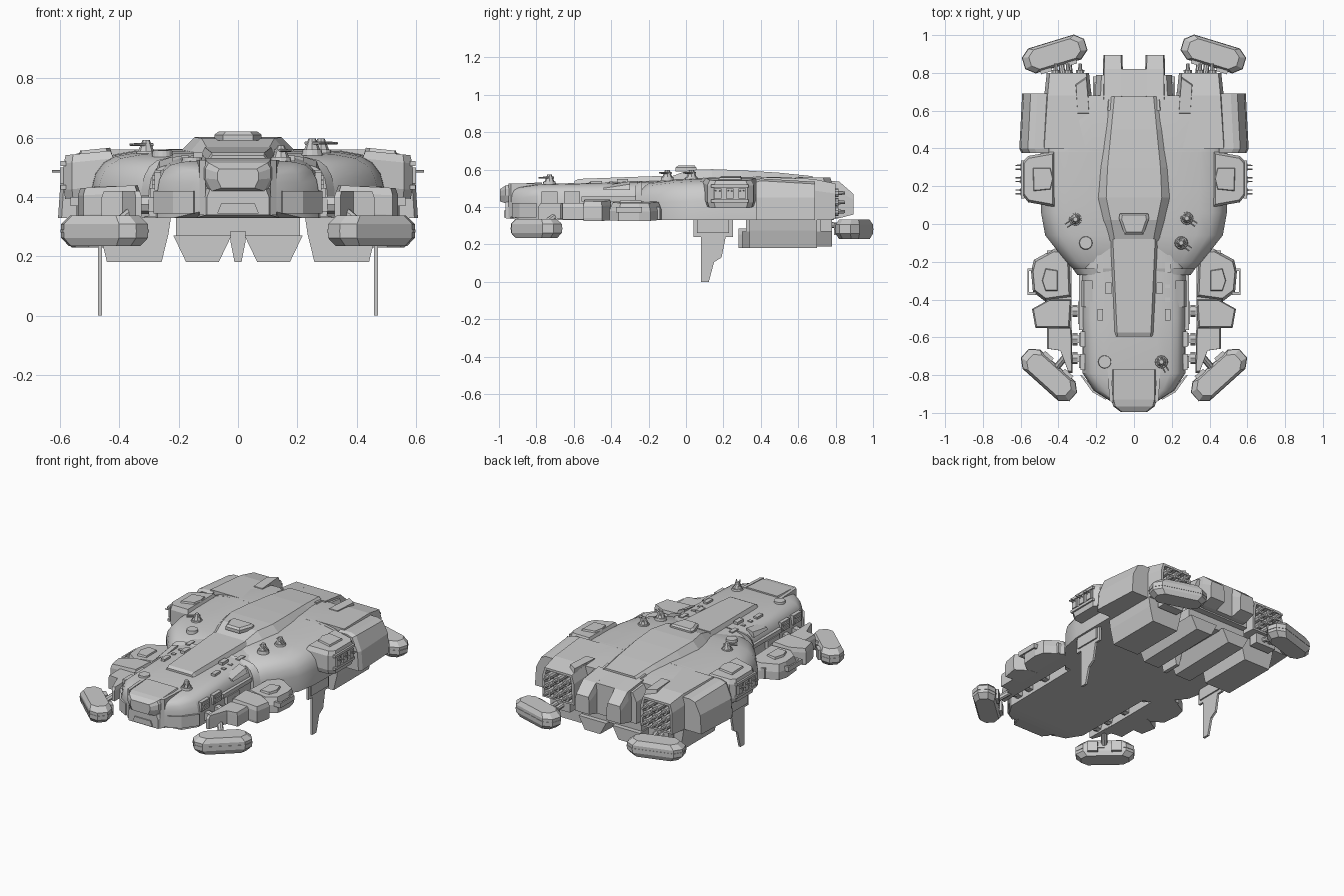
import bpy, bmesh, math
from mathutils import Vector, Matrix

if "Cube" in bpy.data.objects:
    bpy.data.objects.remove(bpy.data.objects["Cube"])


def finish(name, bm, mirror=False, smooth=False):
    bmesh.ops.recalc_face_normals(bm, faces=bm.faces)
    me = bpy.data.meshes.new(name)
    bm.to_mesh(me)
    bm.free()
    ob = bpy.data.objects.new(name, me)
    bpy.context.collection.objects.link(ob)
    if mirror:
        ob.modifiers.new("mirror", 'MIRROR').use_clip = False
    if smooth:
        bpy.ops.object.select_all(action='DESELECT')
        ob.select_set(True)
        bpy.context.view_layer.objects.active = ob
        bpy.ops.object.shade_smooth_by_angle(angle=math.radians(28))
    return ob


def loft(name, rings, mirror=False, smooth=False, recess=None):
    bm = bmesh.new()
    vs = [[bm.verts.new(p) for p in r] for r in rings]
    n = len(vs[0])
    for a, b in zip(vs, vs[1:]):
        for i in range(n):
            bm.faces.new((a[i], a[(i + 1) % n], b[(i + 1) % n], b[i]))
    bm.faces.new(vs[0])
    end = bm.faces.new(vs[-1])
    if recess:  # open bay in the last cap
        bmesh.ops.recalc_face_normals(bm, faces=bm.faces)
        bmesh.ops.inset_region(bm, faces=[end], thickness=recess[0])
        bay = bmesh.ops.extrude_discrete_faces(bm, faces=[end])['faces'][0]
        bmesh.ops.translate(bm, verts=bay.verts, vec=(0, -recess[1], 0))
    return finish(name, bm, mirror, smooth)


def hull(name, shape, stations, **kw):
    """Symmetric half profile (fractions) swept along y: (y, centre x, half width, z0, z1)."""
    rings = []
    for y, cx, w, z0, z1 in stations:
        half = [(fx * w, z0 + fz * (z1 - z0)) for fx, fz in shape]
        rings.append([(cx + x, y, z) for x, z in half] + [(cx - x, y, z) for x, z in reversed(half)])
    return loft(name, rings, **kw)


def prism(name, pts, levels, loc=(0, 0), rot=0, mirror=True, tilt=0):
    """Plan outline stacked at (z, scale) levels; tilt drops z outboard of the centre."""
    c = Vector((sum(p[0] for p in pts), sum(p[1] for p in pts))) / len(pts)
    m = Matrix.Rotation(rot, 2)
    rings = []
    for z, s in levels:
        ring = [m @ (c + (Vector(p) - c) * s) + Vector(loc) for p in pts]
        rings.append([(p.x, p.y, z - tilt * (p.x - c.x)) for p in ring])
    return loft(name, rings, mirror)


def box(name, x0, x1, y0, y1, z0, z1, mirror=True):
    return prism(name, [(x0, y0), (x1, y0), (x1, y1), (x0, y1)], [(z0, 1), (z1, 1)], mirror=mirror)


def rod(name, a, b, r0, r1=None, n=10, mirror=True):
    a, b = Vector(a), Vector(b)
    bm = bmesh.new()
    m = Matrix.Translation((a + b) / 2) @ (b - a).to_track_quat('Z', 'Y').to_matrix().to_4x4()
    bmesh.ops.create_cone(bm, cap_ends=True, segments=n, radius1=r0,
                          radius2=r0 if r1 is None else r1, depth=(b - a).length, matrix=m)
    return finish(name, bm, mirror)


ROUND = [(1, 0), (1, .45), (.975, .66), (.92, .82), (.84, .92), (.7, .975), (.45, 1)]
CHAMF = [(1, 0), (1, .72), (.86, 1)]
WEDGE = [(1, 0), (.8, 1)]

# main hull
hull("forward_hull", ROUND, [(-.935, 0, .13, .35, .50), (-.88, 0, .215, .33, .51), (-.79, 0, .272, .33, .523),
     (-.5, 0, .275, .33, .53), (-.1, 0, .28, .33, .54)], smooth=True)
hull("mid_hull", ROUND, [(-.245, 0, .315, .33, .50), (-.2, 0, .36, .33, .53), (-.06, 0, .47, .33, .548),
     (.06, 0, .492, .33, .555), (.18, 0, .495, .33, .56), (.4, 0, .495, .33, .562)], smooth=True)
hull("hull_shoulder_rim", ROUND, [(-.27, 0, .30, .335, .53), (-.235, 0, .325, .335, .54)], smooth=True)
hull("rear_hull", ROUND, [(.38, 0, .5, .33, .562), (.55, 0, .49, .33, .558), (.68, 0, .45, .33, .545)], smooth=True)
hull("rear_centre", CHAMF, [(.6, 0, .21, .33, .55), (.79, 0, .2, .33, .525)])
hull("rear_centre_plate", CHAMF, [(.6, 0, .16, .33, .562), (.82, 0, .14, .34, .535)])
hull("tail_boom", CHAMF, [(.66, .112, .055, .34, .555), (.82, .112, .053, .34, .535), (.895, .112, .05, .36, .47)], mirror=True)

# nose: sloping visor above a recessed chin
hull("nose_block", [(.8, 0), (1, .45), (1, .8), (.9, 1)], [(-.77, 0, .122, .40, .532), (-.93, 0, .12, .41, .522),
     (-.965, 0, .11, .42, .515), (-.995, 0, .07, .43, .495)])
hull("nose_chin", [(1, 0), (1, .7), (.9, 1)], [(-.965, 0, .105, .34, .425), (-.88, 0, .14, .33, .44)])
hull("chin_slot", WEDGE, [(-.972, 0, .07, .345, .38), (-.95, 0, .07, .345, .38)])
prism("nose_cheek_rib", [(.12, -.77), (.14, -.77), (.13, -.935), (.11, -.95)], [(.34, 1), (.525, 1)])
prism("bow_plate", [(.14, -.915), (.21, -.875), (.275, -.80), (.285, -.8), (.22, -.89), (.15, -.93)], [(.345, 1), (.42, 1)])

# dorsal spine and bridge
hull("dorsal_spine", [(1, 0), (.95, .25), (.7, 1)], [(-.09, 0, .145, .53, .56), (.02, 0, .175, .53, .598),
     (.14, 0, .21, .53, .602), (.3, 0, .2, .53, .596), (.5, 0, .172, .53, .583), (.675, 0, .148, .53, .565)])
hull("forward_spine", WEDGE, [(-.595, 0, .108, .51, .54), (-.575, 0, .112, .51, .55), (-.08, 0, .14, .51, .568)])
prism("bridge", [(-.05, -.055), (.05, -.055), (.08, .03), (.075, .055), (-.075, .055), (-.08, .03)],
      [(.59, 1), (.61, 1), (.621, .82)], mirror=False)
box("spine_collar", .12, .15, -.37, -.31, .52, .55)
for y in (-.23, -.48):
    box("deck_hatch", .165, .192, y - .03, y + .03, .52, .54)
for y in (-.33, -.4):
    box("deck_vent", .165, .19, y - .01, y + .01, .52, .535)

# engines
hull("engine_block", CHAMF, [(.4, .355, .14, .33, .56), (.68, .35, .125, .33, .55), (.8, .35, .112, .335, .525)],
     mirror=True, recess=(.018, .1))
for i in range(3):
    for j in range(3):
        x, z = .285 + .065 * i, .375 + .05 * j
        rod("engine_nozzle", (x, .69, z), (x, .815, z), .019, .023, 10)
        rod("nozzle_core", (x, .81, z), (x, .85, z), .012, .008, 8)
prism("engine_top_panel", [(.235, .58), (.3, .58), (.31, .74), (.25, .78)], [(.53, 1), (.558, .92)])
loft("engine_side_armour", [[(.45, y, .33), (x, y, .33), (x - .008, y, .45), (x - .045, y, zt - .012), (x - .08, y, zt), (.45, y, zt)]
     for y, x, zt in ((.375, .595, .545), (.4, .607, .552), (.69, .592, .535))], mirror=True)

# side gun pods
prism("gun_pod", [(.42, .09), (.56, .115), (.588, .15), (.588, .33), (.56, .36), (.42, .385)],
      [(.40, .92), (.43, 1), (.52, 1), (.547, .9)], tilt=.1)
prism("gun_pod_hatch", [(.44, .18), (.535, .17), (.54, .3), (.44, .3), (.425, .24)], [(.54, 1), (.562, .88)], tilt=.1)
for z in (.425, .505):
    box("gun_frame", .58, .598, .135, .335, z, z + .016)
for y in (.17, .235, .3):
    box("gun_breech", .58, .6, y - .02, y + .02, .445, .5)
    for d in (-.01, .01):
        rod("gun_barrel", (.59, y + d, .487), (.628, y + d, .487), .005, .004, 6)

# forward sponsons
prism("sponson_aft", [(.34, -.14), (.42, -.13), (.53, -.19), (.545, -.25), (.535, -.36), (.47, -.41), (.33, -.39)],
      [(.33, 1), (.38, 1), (.425, .88)], tilt=.05)
prism("sponson_hatch", [(.40, -.24), (.47, -.23), (.49, -.3), (.47, -.36), (.4, -.36)], [(.41, 1), (.437, .85)])
prism("sponson_mid", [(.33, -.40), (.45, -.40), (.54, -.45), (.522, -.55), (.34, -.55)],
      [(.33, .97), (.345, 1), (.41, 1), (.435, .92)], tilt=.05)
box("sponson_core", .33, .46, -.66, -.14, .332, .40)
prism("sponson_front", [(.33, -.54), (.46, -.54), (.46, -.66), (.39, -.67), (.345, -.79), (.325, -.79)], [(.335, 1), (.40, 1), (.42, .9)])
for y0, y1, x0, x1 in ((-.375, -.36, .52, .565), (-.25, -.235, .53, .565), (-.375, -.235, .555, .565)):
    box("sponson_handle", x0, x1, y0, y1, .37, .40)
for y in (-.2, -.46, -.61, -.71):
    box("sponson_strut", .25, .36, y - .02, y + .02, .35, .40)
    rod("strut_joint", (.3, y, .375), (.325, y, .375), .032, n=8)

# hull flank details
for y in (-.73, -.61):
    box("flank_window_frame", .26, .282, y - .042, y + .042, .422, .482)
    for z in (.437, .467):
        box("flank_louvre", .27, .29, y - .032, y + .032, z - .008, z + .006)
box("flank_rail", .265, .29, -.56, -.27, .43, .455)
box("flank_locker", .265, .297, -.53, -.41, .38, .43)
loft("flank_fairing", [[(.22, y, .49), (.277, y, .49), (.265, y, z), (.22, y, z + .015)]
     for y, z in ((-.44, .50), (-.3, .522))], mirror=True)

# outrigger pods
PLAN = [(-.17, -.03), (-.125, -.067), (.125, -.067), (.17, -.03), (.17, .03), (.125, .067), (-.125, .067), (-.17, .03)]
for nm, loc, ang, z in (("front", (.45, -.8), 42, .234), ("rear", (.42, .9), -17, .23)):
    a = math.radians(ang)
    prism(nm + "_outrigger", PLAN, [(z, .82), (z + .028, 1), (z + .075, 1), (z + .103, .8)], loc, a)
    prism(nm + "_outrigger_band", [(x * 1.015, y * 1.03) for x, y in PLAN], [(z + .046, 1), (z + .056, 1)], loc, a)
    s = -1 if nm == "rear" else 1
    for dx in (-.07, .07):
        prism(nm + "_outrigger_clamp", [(dx - .03, s * .05), (dx + .03, s * .05), (dx + .03, s * .082), (dx - .03, s * .082)],
              [(z + .02, 1), (z + .085, 1)], loc, a)
rod("front_outrigger_arm", (.36, -.70, .35), (.42, -.77, .3), .018, n=8)
for x in (.33, .37):
    rod("rear_outrigger_arm", (x, .74, .31), (x + .02, .88, .29), .015, n=8)

# underside
hull("outer_keel_block", [(.8, 0), (1, .6), (1.08, 1)], [(.34, .35, .115, .18, .335), (.70, .35, .115, .18, .335)], mirror=True)
hull("inner_keel_block", [(.56, 0), (1, 1)], [(.30, .12, .098, .18, .27), (.78, .12, .098, .19, .27)], mirror=True)
box("keel_base", -.21, .21, .32, .75, .265, .335, mirror=False)
hull("keel_wedge", [(.45, 0), (1, .7), (1, 1)], [(.28, 0, .026, .18, .285), (.4, 0, .026, .18, .285)])
box("rear_keel_flange", .28, .42, .72, .78, .27, .335)
FIN = [(.04, .335), (.04, .24), (.08, .24), (.08, 0), (.122, 0), (.15, .105), (.19, .13), (.212, .24), (.25, .24), (.25, .335)]
loft("landing_fin", [[(x, y, z) for y, z in FIN] for x in (.459, .473)], mirror=True)
box("fin_mount", .45, .482, .06, .23, .26, .335)

# deck turrets and sensor discs
for x, y, z, ang in ((-.31, .025, .535, 215), (.28, .03, .54, 325), (.25, -.1, .54, 325), (.145, -.73, .515, 300)):
    d = Vector((math.cos(math.radians(ang)), math.sin(math.radians(ang)), 0))
    s = Vector((-d.y, d.x, 0)) * .01
    p = Vector((x, y, z))
    rod("turret_base", p, p + Vector((0, 0, .02)), .036, .032, 12, False)
    rod("turret_head", p + Vector((0, 0, .02)), p + Vector((0, 0, .058)), .027, .012, 8, False)
    for k in (-1, 1):
        q = p + Vector((0, 0, .042)) + s * k
        rod("turret_barrel", q - d * .02, q + d * .06, .006, .004, 6, False)
for x, y, z in ((-.255, -.1, .535), (-.155, -.73, .512)):
    rod("sensor_disc", (x, y, z), (x, y, z + .022), .036, .033, 16, False)
